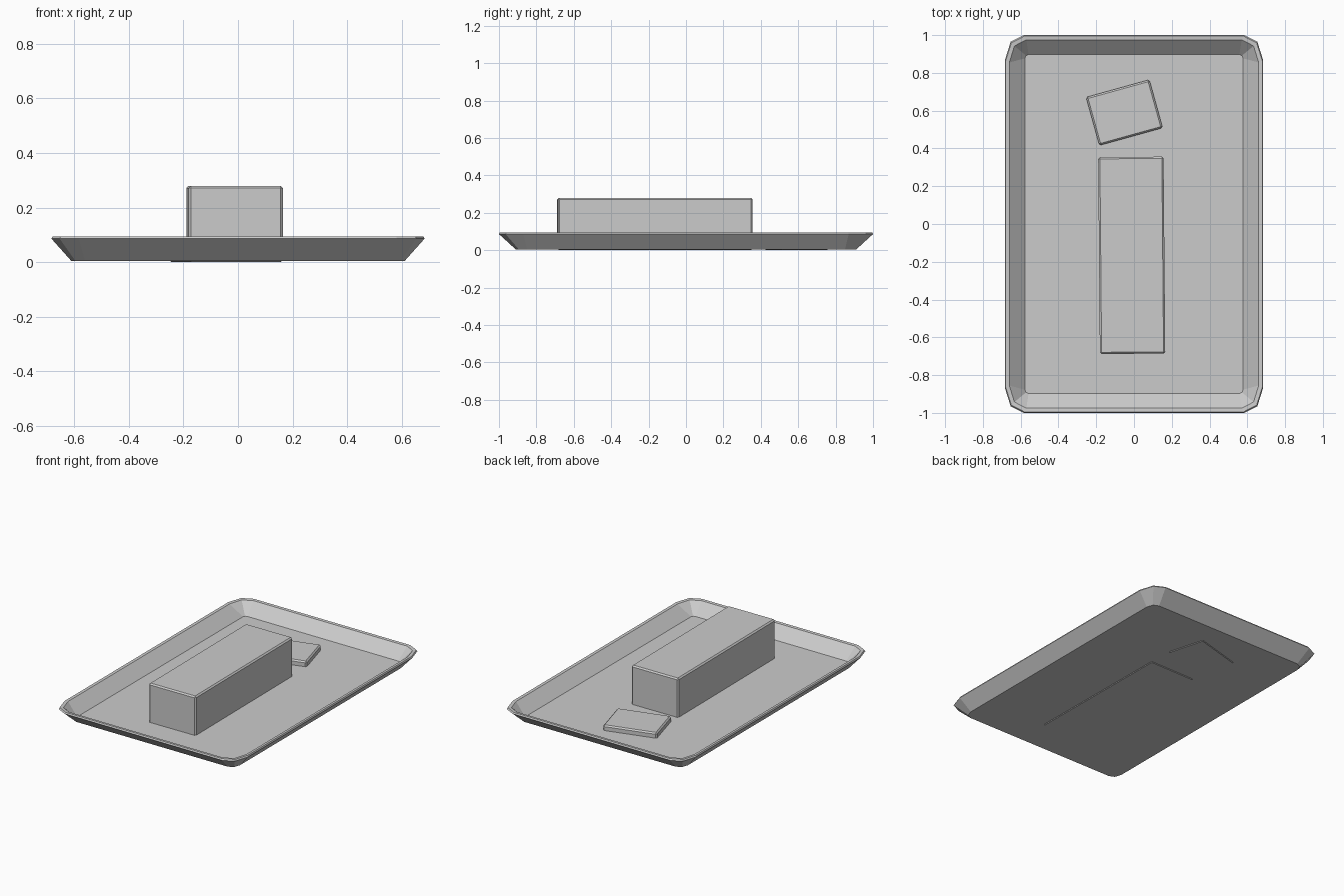
import bpy, bmesh, math

if "Cube" in bpy.data.objects:
    bpy.data.objects.remove(bpy.data.objects["Cube"])


def ring_points(hx, hy, cx, cy):
    """Rectangle with three-point faceted corners, counter-clockwise."""
    corner = [(hx, hy - cy), (hx - cx * 0.3, hy - cy * 0.27), (hx - cx, hy)]
    pts = []
    for sx, sy in ((1, 1), (-1, 1), (-1, -1), (1, -1)):
        c = [(sx * x, sy * y) for x, y in corner]
        pts += c if sx * sy > 0 else c[::-1]
    return pts


def make_tray():
    # half x, half y, corner cut x, corner cut y, z : outside bottom to inside floor
    rings = [
        (0.61, 0.91, 0.05, 0.06, 0.004),
        (0.683, 1.0, 0.10, 0.13, 0.086),
        (0.679, 0.995, 0.10, 0.13, 0.095),
        (0.660, 0.975, 0.09, 0.12, 0.093),
        (0.578, 0.897, 0.02, 0.02, 0.020),
    ]
    bm = bmesh.new()
    loops = [[bm.verts.new((x, y, z)) for x, y in ring_points(hx, hy, cx, cy)]
             for hx, hy, cx, cy, z in rings]
    n = len(loops[0])
    for a, b in zip(loops, loops[1:]):
        for i in range(n):
            j = (i + 1) % n
            bm.faces.new((a[i], a[j], b[j], b[i]))
    bm.faces.new(loops[0][::-1])
    bm.faces.new(loops[-1])
    bmesh.ops.recalc_face_normals(bm, faces=bm.faces)
    mesh = bpy.data.meshes.new("tray")
    bm.to_mesh(mesh)
    bm.free()
    bpy.context.collection.objects.link(bpy.data.objects.new("tray", mesh))


def make_block(name, center, size, turn):
    """Bevelled block resting with its underside at z = 0."""
    bpy.ops.mesh.primitive_cube_add(
        size=1, location=(*center, size[2] / 2), rotation=(0, 0, math.radians(turn)))
    ob = bpy.context.object
    ob.name = name
    ob.scale = size
    bpy.ops.object.transform_apply(location=False, rotation=False, scale=True)
    bevel = ob.modifiers.new("edge", 'BEVEL')
    bevel.width = 0.009
    bevel.segments = 1


# Shallow dish, with the long stick and the cut slice sunk into its floor
make_tray()
make_block("butter_stick", (-0.012, -0.166), (0.346, 1.042, 0.28), 0.5)
make_block("butter_slice", (-0.051, 0.59), (0.348, 0.265, 0.055), 15.5)
